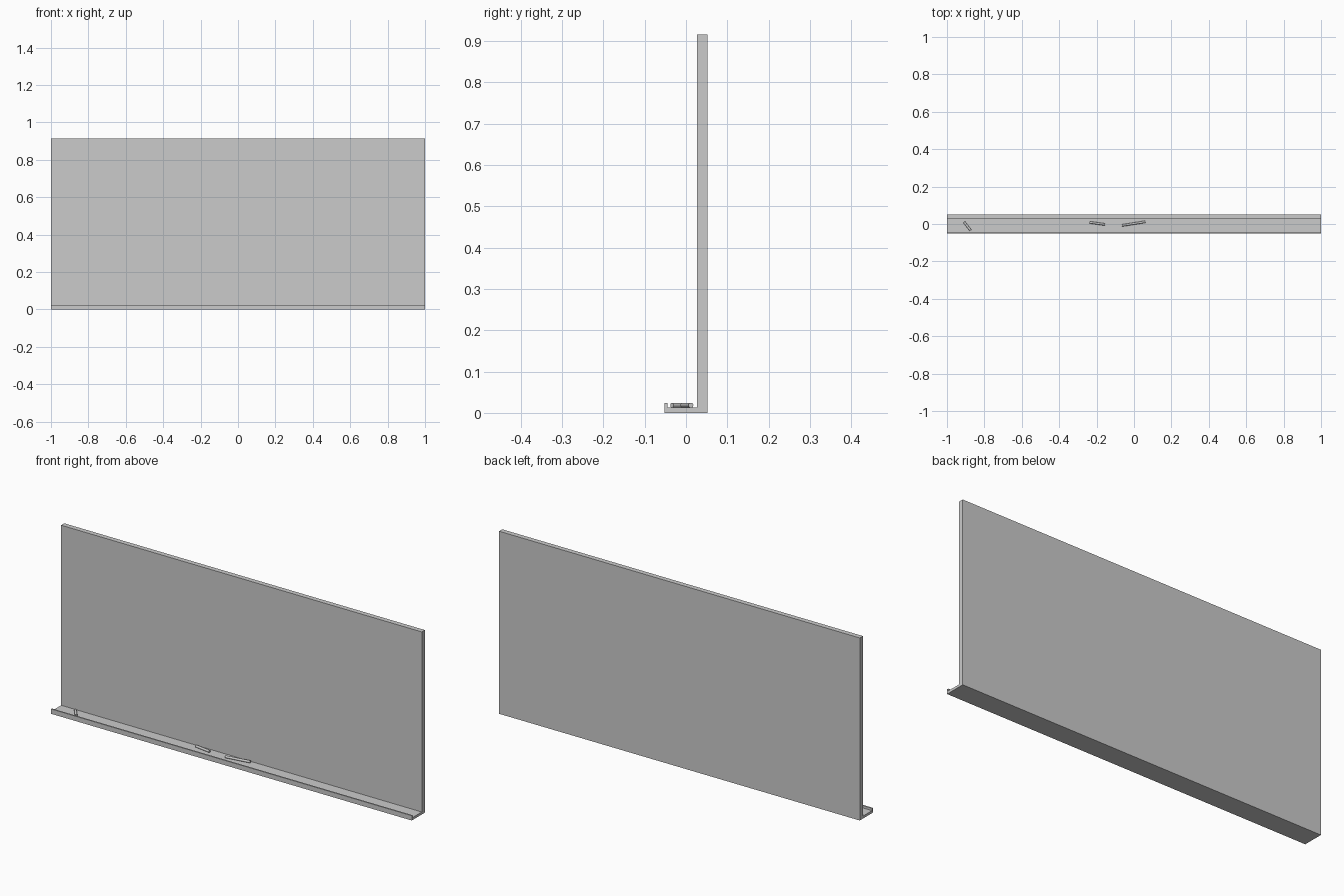
import bpy, bmesh, math

if "Cube" in bpy.data.objects:
    bpy.data.objects.remove(bpy.data.objects["Cube"])


def extrude_x(name, profile, half):
    """Extrude a (y, z) profile along x, centred on x = 0."""
    bm = bmesh.new()
    face = bm.faces.new([bm.verts.new((-half, y, z)) for y, z in profile])
    res = bmesh.ops.extrude_face_region(bm, geom=[face])
    verts = [v for v in res["geom"] if isinstance(v, bmesh.types.BMVert)]
    bmesh.ops.translate(bm, verts=verts, vec=(2 * half, 0, 0))
    bmesh.ops.recalc_face_normals(bm, faces=bm.faces)
    mesh = bpy.data.meshes.new(name)
    bm.to_mesh(mesh)
    bm.free()
    obj = bpy.data.objects.new(name, mesh)
    bpy.context.collection.objects.link(obj)
    return obj


def chalk(name, x, y, length, angle):
    """Round chalk stick lying flat on the ledge."""
    bpy.ops.mesh.primitive_cylinder_add(
        vertices=16, radius=CHALK_R, depth=length,
        location=(x, y, LEDGE_Z + CHALK_R),
        rotation=(0, math.pi / 2, math.radians(angle)))
    bpy.context.object.name = name
    bpy.ops.object.shade_smooth_by_angle()


LEDGE_Z = 0.0125
CHALK_R = 0.006

# Board panel with chalk ledge and raised front lip, as one profile
extrude_x("board_and_ledge", [
    (-0.052, 0), (0.052, 0), (0.052, 0.915), (0.027, 0.915),
    (0.027, LEDGE_Z), (-0.045, LEDGE_Z), (-0.045, 0.024), (-0.052, 0.024)], 1.0)

# Chalk sticks
chalk("chalk_short", -0.891, -0.012, 0.056, -52)
chalk("chalk_medium", -0.196, 0.003, 0.083, -8)
chalk("chalk_long", -0.002, 0.002, 0.126, 9)
